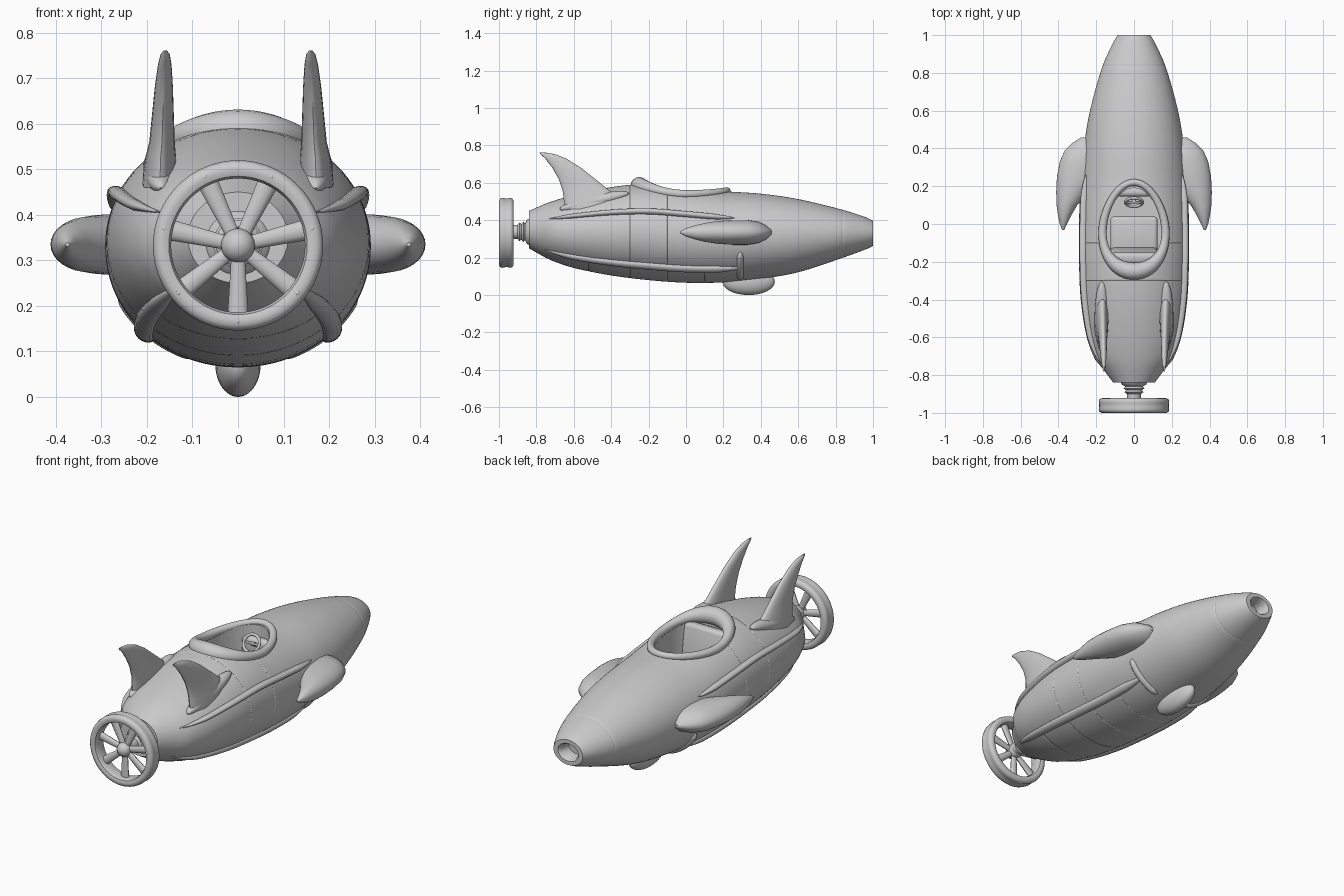
import bpy
import bmesh
from math import sin, cos, pi, radians, sqrt
from mathutils import Vector, Matrix

default_cube = bpy.data.objects.get("Cube")
if default_cube:
    bpy.data.objects.remove(default_cube, do_unlink=True)

grey = bpy.data.materials.new("plain grey")
grey.use_nodes = True
grey.diffuse_color = (0.6, 0.6, 0.6, 1)
grey.node_tree.nodes["Principled BSDF"].inputs["Base Color"].default_value = (0.6, 0.6, 0.6, 1)


def finish(obj, angle=40):
    """Give an object the material and smooth shading with sharp edges kept."""
    obj.data.materials.clear()
    obj.data.materials.append(grey)
    bpy.ops.object.select_all(action="DESELECT")
    obj.select_set(True)
    bpy.context.view_layer.objects.active = obj
    bpy.ops.object.shade_smooth_by_angle(angle=radians(angle))
    return obj


def add_mesh(name, bm):
    bmesh.ops.recalc_face_normals(bm, faces=bm.faces[:])
    mesh = bpy.data.meshes.new(name)
    bm.to_mesh(mesh)
    bm.free()
    obj = bpy.data.objects.new(name, mesh)
    bpy.context.collection.objects.link(obj)
    return finish(obj)


def loft(name, rings, cyclic=False):
    """Skin a list of equal rings, capping the ends unless it is a closed loop."""
    bm = bmesh.new()
    loops = [[bm.verts.new(p) for p in ring] for ring in rings]
    pairs = list(zip(loops, loops[1:]))
    if cyclic:
        pairs.append((loops[-1], loops[0]))
    else:
        bm.faces.new(loops[0])
        bm.faces.new(loops[-1])
    for a, b in pairs:
        for i in range(len(a)):
            j = (i + 1) % len(a)
            bm.faces.new((a[i], a[j], b[j], b[i]))
    return add_mesh(name, bm)


def circle(count):
    return [2 * pi * i / count for i in range(count)]


def lathe(name, profile, z, cyclic=False, count=48):
    """Turn (y, radius) pairs around a lengthwise axis at height z."""
    rings = [[(r * cos(a), y, z + r * sin(a)) for a in circle(count)] for y, r in profile]
    return loft(name, rings, cyclic)


def placed(size, place, tilt):
    return (Matrix.Translation(place) @ Matrix.Rotation(radians(tilt), 4, "X")
            @ Matrix.Diagonal((*size, 1)))


def box(name, size, place, tilt=0, bevel=0.02):
    bm = bmesh.new()
    bmesh.ops.create_cube(bm, size=1, matrix=placed(size, place, tilt))
    bmesh.ops.bevel(bm, geom=bm.edges[:], offset=bevel, segments=3, profile=0.5, affect="EDGES")
    return add_mesh(name, bm)


def ellipsoid(name, radii, place, tilt=0):
    bm = bmesh.new()
    bmesh.ops.create_uvsphere(bm, u_segments=32, v_segments=20, radius=1,
                              matrix=placed(radii, place, tilt))
    return add_mesh(name, bm)


# Hull stations: y, half width, top, bottom
STATIONS = [(-.84, .11, .45, .25), (-.76, .17, .485, .205), (-.72, .205, .5, .185),
            (-.6, .25, .535, .145), (-.4, .282, .577, .105), (-.2, .291, .595, .08),
            (0, .291, .58, .066), (.2, .284, .556, .068), (.4, .266, .542, .087),
            (.6, .233, .513, .122), (.84, .165, .455, .2), (.97, .105, .413, .248),
            (1, .087, .397, .263)]


def section(y):
    """Smoothly interpolated half width, half height and centre height."""
    last = len(STATIONS) - 2
    k = max([i for i in range(last + 1) if STATIONS[i][0] <= y], default=0)
    a, b = Vector(STATIONS[k]), Vector(STATIONS[k + 1])
    before, after = Vector(STATIONS[max(k - 1, 0)]), Vector(STATIONS[min(k + 2, last + 1)])
    h = b[0] - a[0]
    t = (y - a[0]) / h
    m0 = (b - before) / (b[0] - before[0]) * h
    m1 = (after - a) / (after[0] - a[0]) * h
    s = 1 - t
    p = a * (1 + 2 * t) * s * s + m0 * t * s * s + b * t * t * (3 - 2 * t) - m1 * t * t * s
    return p[1], (p[2] - p[3]) / 2, (p[2] + p[3]) / 2


def skin(y, angle, scale=1.0):
    w, h, zc = section(y)
    return Vector((w * scale * cos(angle), y, zc + h * scale * sin(angle)))


# Hull with seam grooves and a recessed nose opening
FULL_SEAMS, BELLY_SEAMS, GROOVE = (-.3, -.1, .84), (-.52, .1), 0.003
seams = FULL_SEAMS + BELLY_SEAMS
ys = [-.84 + 1.84 * i / 60 for i in range(61)]
ys = [y for y in ys if all(abs(y - s) > 2 * GROOVE for s in seams)]
ys = sorted(ys + [s + d for s in seams for d in (-GROOVE, 0, GROOVE)])


def groove_scale(y, a):
    cut = y in FULL_SEAMS or (y in BELLY_SEAMS and sin(a) < -0.7)
    return 0.993 if cut else 1.0


rings = [[skin(y, a, groove_scale(y, a)) for a in circle(96)] for y in ys]
for y, scale in ((1, .7), (.985, .58), (.93, .5)):
    w, h, zc = section(1)
    rings.append([(w * scale * cos(a), y, zc + h * scale * sin(a)) for a in circle(96)])
hull = loft("hull", rings)


# Cockpit opening cut into the hull
def egg(a, width, length, centre):
    return width * cos(a) * (1 - .15 * sin(a)), centre + length * sin(a)


cutter = loft("cockpit_cutter", [[(*egg(a, .15, .205, -.015), z) for a in circle(64)]
                                 for z in (.27, .8)])
cutter.hide_render = True
cut = hull.modifiers.new("cockpit", "BOOLEAN")
cut.operation, cut.solver, cut.object = "DIFFERENCE", "EXACT", cutter
graph = bpy.context.evaluated_depsgraph_get()
carved = bpy.data.meshes.new_from_object(hull.evaluated_get(graph))
hull.modifiers.clear()
hull.data = carved
bpy.data.objects.remove(cutter, do_unlink=True)
finish(hull, 30)

# Padded cockpit rim, thickening into a headrest at the rear
rim = []
for a in circle(72):
    x, y = egg(a, .165, .235, -.015)
    w, h, zc = section(y)
    z = zc + h * sqrt(1 - (x / w) ** 2) + .004
    r = .022 - .004 * max(sin(a), 0) + .024 * max(-sin(a), 0) ** 3
    drop = .012 * max(-sin(a), 0) ** 3
    rim.append([(x + r * cos(b) * cos(a), y + r * cos(b) * sin(a), z - drop + r * sin(b))
                for b in circle(16)])
loft("cockpit_rim", rim, cyclic=True)

# Cockpit furniture
box("seat_cushion", (.25, .2, .07), (0, -.06, .32))
box("seat_back", (.25, .06, .27), (0, -.165, .42), tilt=8)
box("dashboard", (.18, .05, .1), (0, .17, .45))
bpy.ops.mesh.primitive_torus_add(location=(0, .115, .49), rotation=(radians(60), 0, 0),
                                 major_radius=.045, minor_radius=.008,
                                 major_segments=32, minor_segments=10)
wheel = bpy.context.object
wheel.name = "steering_wheel"
finish(wheel)
box("steering_spoke", (.085, .012, .012), (0, .115, .49), bevel=.004)
box("steering_column", (.02, .06, .02), (0, .14, .475), tilt=-30, bevel=.006)


def ridge(name, side, start, end, half_width, height):
    """Raised ridge on the hull between two (y, degrees) points, tapered at its ends."""
    start, end, half_width = Vector(start), Vector(end), Vector(half_width)
    steps, rings = 40, []
    for i in range(steps + 1):
        t = i / steps
        fade = max(.1, sqrt(min(1, 8 * t, 8 * (1 - t))))
        ring = []
        for b in circle(16):
            y, degrees = start.lerp(end, t) + half_width * fade * cos(b)
            p = skin(y, radians(degrees), 1 + height * fade * sin(b))
            ring.append((side * p.x, p.y, p.z))
        rings.append(ring)
    return loft(name, rings)


# Fin levels: z, trailing y, leading y, half thickness, centre x
FIN = [(.46, -.65, -.33, .04, .172), (.525, -.655, -.36, .034, .17),
       (.56, -.66, -.41, .028, .167), (.62, -.68, -.485, .024, .165),
       (.68, -.715, -.56, .02, .163), (.73, -.753, -.64, .015, .161),
       (.753, -.778, -.7, .01, .16), (.761, -.783, -.745, .004, .16)]

# Side pod stations: y, inner x, outer x, half height
POD = [(-.033, .37, .38, .004), (0, .355, .393, .022), (.05, .33, .403, .038),
       (.1, .3, .41, .05), (.17, .24, .412, .061), (.25, .17, .408, .066),
       (.33, .16, .393, .066), (.39, .16, .367, .056), (.43, .16, .325, .037),
       (.458, .18, .28, .012)]

for side, label in ((1, "left"), (-1, "right")):
    ridge(label + "_upper_rail", side, (-.74, 25), (.26, 25), (0, 3.5), .085)
    ridge(label + "_lower_rail", side, (-.76, -45), (.3, -45), (0, 5), .065)
    ridge(label + "_belly_hoop", side, (.29, -20), (.29, -72), (.017, 0), .05)

    loft(label + "_fin", [[(side * (x + r * sin(a)), (y0 + y1) / 2 + (y1 - y0) / 2 * cos(a), z)
                           for a in circle(28)] for z, y0, y1, r, x in FIN])
    ellipsoid(label + "_fin_root", (.038, .19, .034), (side * .17, -.49, .502), tilt=13)
    loft(label + "_pod", [[(side * ((x0 + x1) / 2 + (x1 - x0) / 2 * cos(a)), y, .335 + h * sin(a))
                           for a in circle(32)] for y, x0, x1, h in POD])

# Keel fairing
ellipsoid("keel_fairing", (.05, .14, .072), (0, .335, .072))

# Propeller shaft, hub and ring
AXIS = .333
lathe("propeller_shaft", [(-.83, .075), (-.85, .065), (-.86, .045), (-.87, .055), (-.88, .042),
                          (-.89, .05), (-.9, .038), (-.95, .035)], AXIS + .005)
lathe("propeller_hub", [(-.925, .03), (-.935, .037), (-.97, .037), (-.985, .031),
                        (-.996, .018), (-1, .004)], AXIS)
lathe("propeller_ring", [(-.985, .147), (-.996, .152), (-1, .163), (-.999, .175), (-.992, .184),
                         (-.98, .187), (-.968, .184), (-.952, .184), (-.94, .187), (-.93, .184),
                         (-.923, .175), (-.922, .163), (-.926, .152), (-.937, .147)],
      AXIS, cyclic=True, count=64)

# Tapered spokes, each with a bolt on the ring
SPOKES = 7
for n in range(SPOKES):
    angle = -pi / 2 + 2 * pi * n / SPOKES
    out, across = Vector((cos(angle), 0, sin(angle))), Vector((-sin(angle), 0, cos(angle)))
    hub = Vector((0, -.958, AXIS))
    rings = [[hub + out * r + across * w * cos(b) + Vector((0, .012 * sin(b), 0))
              for b in circle(12)] for r, w in ((.025, .015), (.155, .023))]
    loft("propeller_spoke_%d" % (n + 1), rings)
    ellipsoid("ring_bolt_%d" % (n + 1), (.006, .004, .006), hub + out * .167 + Vector((0, -.039, 0)))
